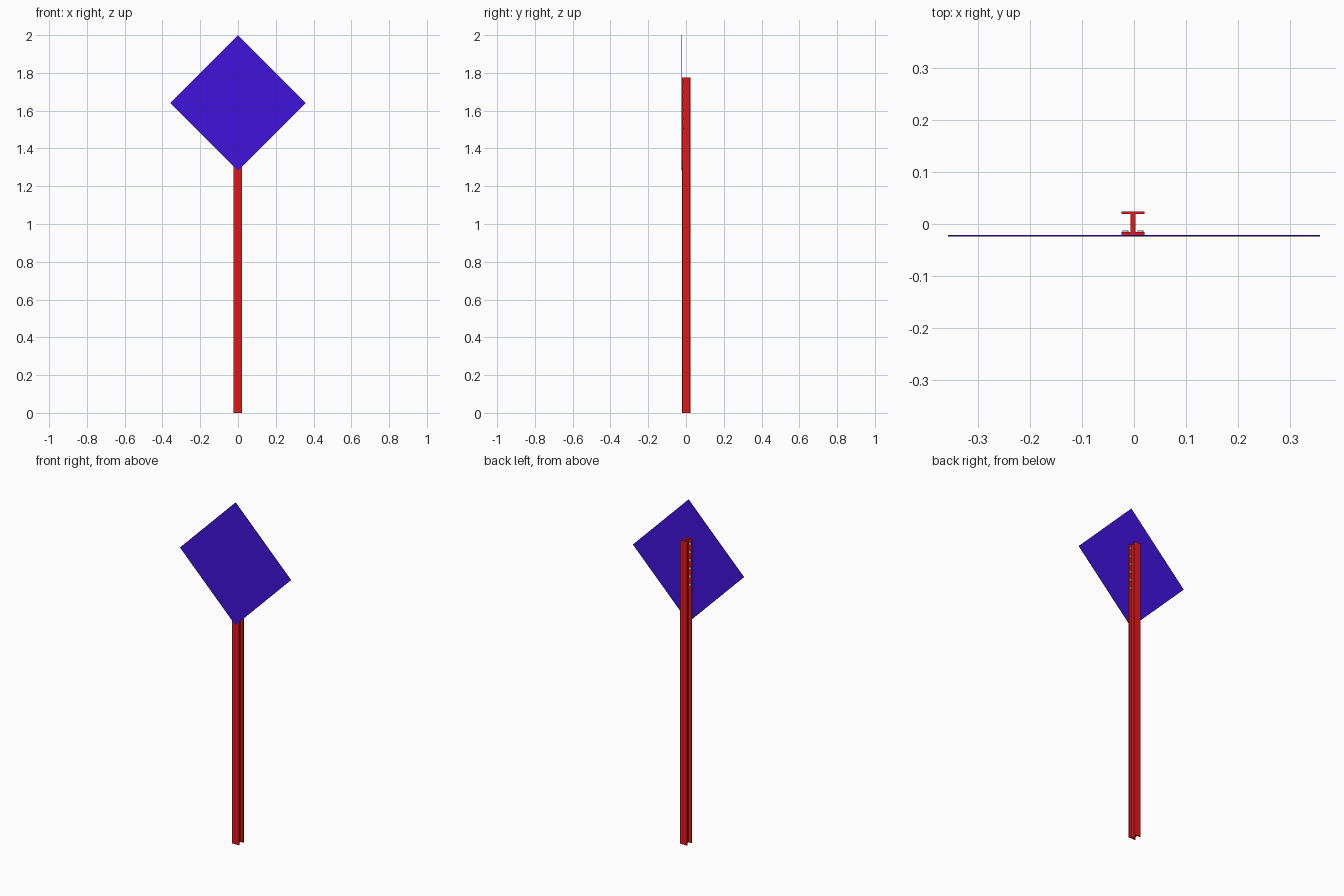
import bpy, bmesh, math
from mathutils import Matrix

if "Cube" in bpy.data.objects:
    bpy.data.objects.remove(bpy.data.objects["Cube"])

def material(name, color):
    m = bpy.data.materials.new(name)
    m.diffuse_color = (*color, 1)
    m.use_nodes = True
    m.node_tree.nodes["Principled BSDF"].inputs["Base Color"].default_value = m.diffuse_color
    return m

def finish(name, bm, mat=None):
    bmesh.ops.recalc_face_normals(bm, faces=bm.faces)
    me = bpy.data.meshes.new(name)
    bm.to_mesh(me)
    bm.free()
    ob = bpy.data.objects.new(name, me)
    bpy.context.collection.objects.link(ob)
    if mat:
        me.materials.append(mat)
    return ob

def extrude_profile(name, points, direction, mat):
    bm = bmesh.new()
    face = bm.faces.new([bm.verts.new(p) for p in points])
    ext = bmesh.ops.extrude_face_region(bm, geom=[face])
    verts = [v for v in ext["geom"] if isinstance(v, bmesh.types.BMVert)]
    bmesh.ops.translate(bm, verts=verts, vec=direction)
    return finish(name, bm, mat)

red = material("post_red", (0.75, 0.01, 0.01))
blue = material("panel_blue", (0.05, 0.006, 0.7))
BEAM_X = -0.002
FRONT, BACK = -0.021, 0.0245
FLANGE, HALF_W, HALF_WEB = 0.0055, 0.0225, 0.0045

# I-beam post: half outline, mirrored across the web
half = [(HALF_W, FRONT), (HALF_W, FRONT + FLANGE), (HALF_WEB, FRONT + FLANGE),
        (HALF_WEB, BACK - FLANGE), (HALF_W, BACK - FLANGE), (HALF_W, BACK)]
outline = half + [(-x, y) for x, y in reversed(half)]
extrude_profile("post", [(BEAM_X + x, y, 0) for x, y in outline], (0, 0, 1.775), red)

# Diamond sign panel
R, CZ = 0.3585, 1.6415
corners = [(R, 0), (0, R), (-R, 0), (0, -R)]
extrude_profile("sign_panel", [(x, FRONT, CZ + z) for x, z in corners], (0, -0.0035, 0), blue)

# Two rows of bolt heads on the inside of the front flange
bm = bmesh.new()
for side in (-1, 1):
    for i in range(6):
        pos = (BEAM_X + side * 0.0145, FRONT + FLANGE + 0.001, 1.75 - i * 0.048)
        bmesh.ops.create_cone(bm, cap_ends=True, segments=12, radius1=0.006, radius2=0.006, depth=0.004,
                              matrix=Matrix.Translation(pos) @ Matrix.Rotation(math.pi / 2, 4, 'X'))
finish("bolts", bm)
